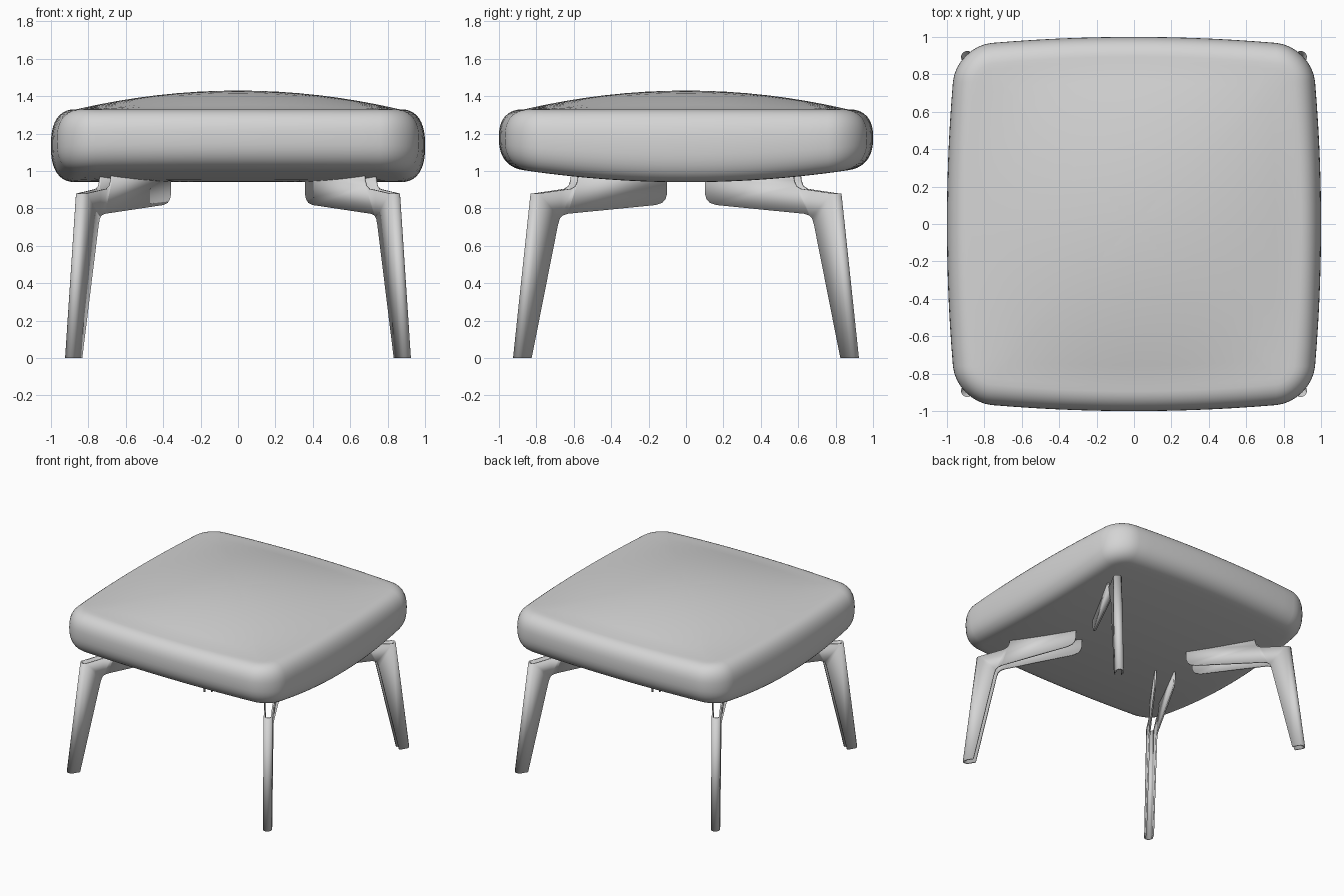
import bpy, bmesh
from math import sin, cos, pi, radians
from mathutils import Vector

cube = bpy.data.objects.get("Cube")
if cube:
    bpy.data.objects.remove(cube)


def make_material(name, rgb):
    mat = bpy.data.materials.new(name)
    mat.use_nodes = True
    mat.diffuse_color = (*rgb, 1)
    mat.node_tree.nodes["Principled BSDF"].inputs["Base Color"].default_value = (*rgb, 1)
    return mat


grey = make_material("light grey", (0.66, 0.66, 0.66))


def finish(bm, name, angle):
    bmesh.ops.remove_doubles(bm, verts=bm.verts, dist=0.0005)
    bmesh.ops.recalc_face_normals(bm, faces=bm.faces)
    mesh = bpy.data.meshes.new(name)
    bm.to_mesh(mesh)
    bm.free()
    obj = bpy.data.objects.new(name, mesh)
    bpy.context.collection.objects.link(obj)
    mesh.materials.append(grey)
    bpy.ops.object.select_all(action="DESELECT")
    obj.select_set(True)
    bpy.context.view_layer.objects.active = obj
    bpy.ops.object.shade_smooth_by_angle(angle=radians(angle))
    return obj


# Cushion: rounded square rings with bowed sides
HALF, CORNER, ROLL, RIM, DOME, BELLY = 0.95, 0.19, 0.13, 1.33, 0.10, 0.94


def outline(inset, arc=8, side=14):
    """Rounded square in plan, before its sides are bowed."""
    h, r = HALF - inset, CORNER - inset
    pts = []
    for q in range(4):
        turn = q * pi / 2
        quarter = [(h, -(h - r) + 2 * (h - r) * i / side) for i in range(side)]
        quarter += [(h - r + r * cos(a), h - r + r * sin(a))
                    for a in (i * pi / 2 / arc for i in range(arc))]
        pts += [(x * cos(turn) - y * sin(turn), x * sin(turn) + y * cos(turn))
                for x, y in quarter]
    return pts


def bow(x, y, h):
    return (x * (1 + 0.053 * (1 - (y / h) ** 2)),
            y * (1 + 0.053 * (1 - (x / h) ** 2)))


def belly(y):
    return BELLY + 0.085 * y * y


def build_cushion():
    bm = bmesh.new()
    rings = []
    inner, inner_half = outline(ROLL), HALF - ROLL
    steps = [i / 8 for i in range(1, 8)]

    def flat_ring(f, top):
        ring = []
        for x0, y0 in inner:
            u, v = f * x0 / inner_half, f * y0 / inner_half
            x, y = bow(f * x0, f * y0, inner_half)
            z = RIM + DOME * (1 - u * u) * (1 - v * v) if top else belly(y)
            ring.append(bm.verts.new((x, y, z)))
        rings.append(ring)

    for f in steps:
        flat_ring(f, False)
    # Rolled edge
    for i in range(21):
        a = -pi / 2 + pi * i / 20
        c = max(cos(a), 0) ** 0.8
        s = abs(sin(a)) ** 0.8 * (1 if a > 0 else -1)
        inset = ROLL * (1 - c)
        ring = []
        for x0, y0 in outline(inset):
            x, y = bow(x0, y0, HALF - inset)
            low = belly(y)
            ring.append(bm.verts.new((x, y, (RIM + low) / 2 + s * (RIM - low) / 2)))
        rings.append(ring)
    for f in reversed(steps):
        flat_ring(f, True)

    n = len(inner)
    for a, b in zip(rings, rings[1:]):
        for i in range(n):
            j = (i + 1) % n
            bm.faces.new((a[i], a[j], b[j], b[i]))
    for ring, z in ((rings[0], BELLY), (rings[-1], RIM + DOME)):
        pole = bm.verts.new((0, 0, z))
        for i in range(n):
            bm.faces.new((ring[i], ring[(i + 1) % n], pole))
    finish(bm, "cushion", 60)


# Legs: folded sheet with two side plates that fan out under the cushion
INWARD = Vector((-0.53, 0.85, 0))
ACROSS = Vector((0.85, 0.53, 0))
FOOT = Vector((0.906, -0.915, 0))
FOLD, LEAN, TOP, FAN = 0.0275, 0.11, 0.88, 0.27

PLATE = [(FOLD, 0), (0.085, 0), (0.25, 0.71), (0.262, 0.745), (0.28, 0.762), (0.31, 0.771),
         (0.84, 0.818), (0.88, 0.83), (0.90, 0.85), (0.91, 0.88), (0.91, 0.965),
         (0.38, 0.99), (0.375, 0.95), (0.362, 0.92), (0.335, 0.905), (FOLD + LEAN, TOP)]


def build_leg(name, sx, sy):
    bm = bmesh.new()

    def place(s, w, z):
        p = FOOT + INWARD * s + ACROSS * w
        return (p.x * sx, p.y * sy, z)

    for side in (-1, 1):
        # Flat plate, creased where the fan begins
        plate = bmesh.new()
        plate.faces.new([plate.verts.new((s, 0, z)) for s, z in PLATE])
        bmesh.ops.bisect_plane(plate, geom=plate.verts[:] + plate.edges[:] + plate.faces[:],
                               plane_co=(FAN, 0, 0), plane_no=(1, 0, 0))
        copies = {v: bm.verts.new(place(v.co.x, side * (FOLD + 0.07 * max(0, v.co.x - FAN)), v.co.z))
                  for v in plate.verts}
        for f in plate.faces:
            bm.faces.new([copies[v] for v in f.verts])
        plate.free()

    # Rounded outer fold joining the plates
    columns = []
    for i in range(9):
        a = -pi / 2 + pi * i / 8
        s, w = FOLD - FOLD * cos(a), FOLD * sin(a)
        columns.append((bm.verts.new(place(s, w, 0)), bm.verts.new(place(s + LEAN, w, TOP))))
    for (a, b), (c, d) in zip(columns, columns[1:]):
        bm.faces.new((a, c, d, b))

    leg = finish(bm, name, 35)
    sheet = leg.modifiers.new("sheet thickness", "SOLIDIFY")
    sheet.thickness = 0.012
    sheet.offset = 0


build_cushion()
for end, sy in (("front", 1), ("back", -1)):
    for hand, sx in (("left", 1), ("right", -1)):
        build_leg(f"{end}_{hand}_leg", sx, sy)
